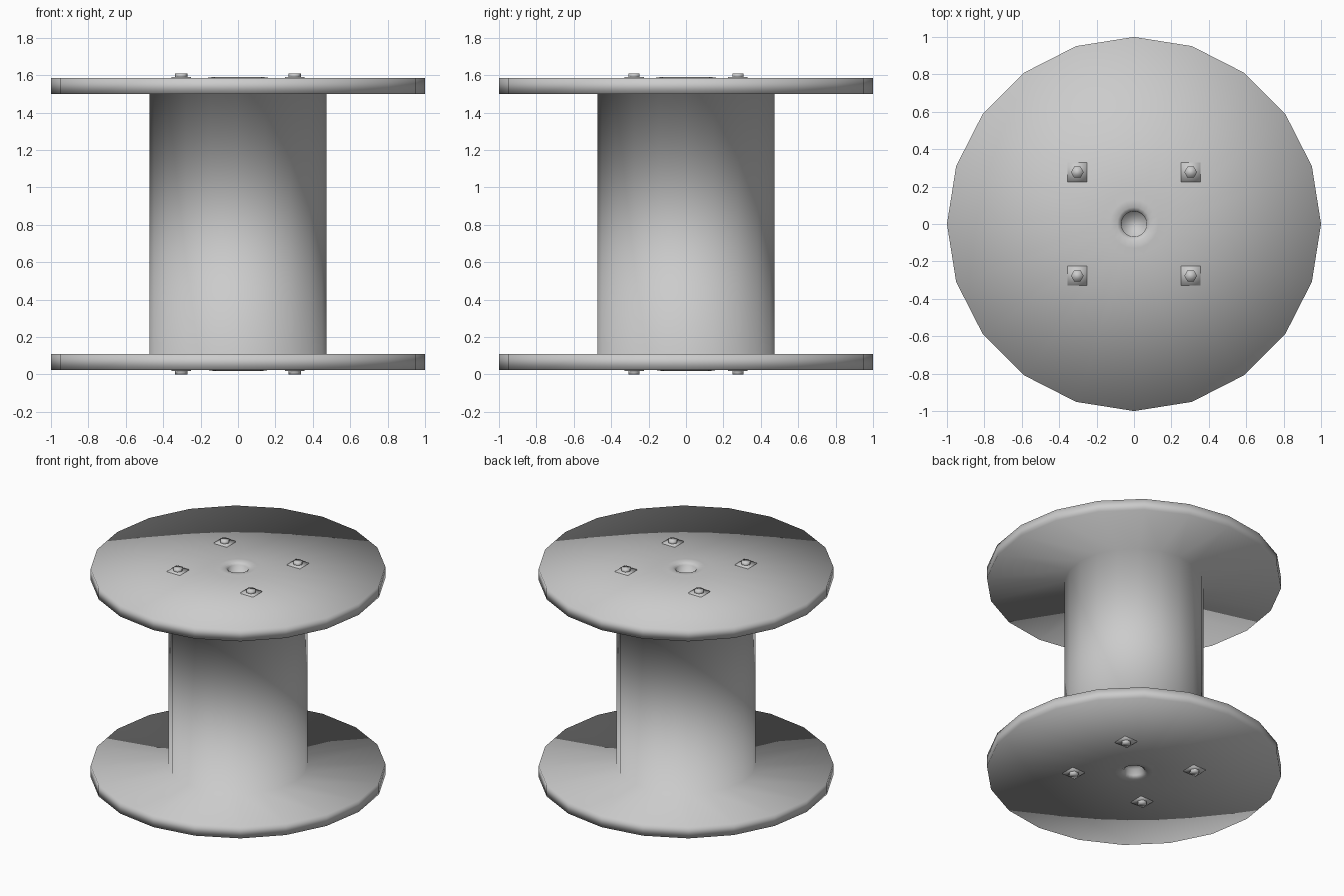
import bpy, bmesh
from math import cos, sin, pi

if "Cube" in bpy.data.objects:
    bpy.data.objects.remove(bpy.data.objects["Cube"])

HEIGHT = 1.61
SIDES = 20


def finish(name, bm):
    bmesh.ops.recalc_face_normals(bm, faces=bm.faces)
    mesh = bpy.data.meshes.new(name)
    bm.to_mesh(mesh)
    bm.free()
    for p in mesh.polygons:
        p.use_smooth = True
    obj = bpy.data.objects.new(name, mesh)
    bpy.context.collection.objects.link(obj)
    return obj


def lathe(name, profile, sides):
    """Revolve (radius, z) points around z and cap both ends."""
    bm = bmesh.new()
    rings = [[bm.verts.new((r * cos(2 * pi * i / sides), r * sin(2 * pi * i / sides), z))
              for i in range(sides)] for r, z in profile]
    for a, b in zip(rings, rings[1:]):
        for i in range(sides):
            j = (i + 1) % sides
            bm.faces.new((a[i], a[j], b[j], b[i]))
    bm.faces.new(rings[0])
    bm.faces.new(rings[-1])
    return finish(name, bm)


# Spool: recessed hub hole, raised hub lip, flange and core, mirrored top to bottom
half = [(0.065, 1.53), (0.068, 1.575), (0.09, 1.59), (0.13, 1.591), (0.17, 1.585),
        (1.0, 1.585), (1.0, 1.50), (0.472, 1.50)]
lathe("spool_body", half + [(r, HEIGHT - z) for r, z in reversed(half)], SIDES)


def block(name, x, y, z0, z1, radius, sides, turn):
    """Short prism used for washers and bolt heads."""
    obj = lathe(name, [(radius, z0), (radius, z1)], sides)
    obj.location = (x, y, 0)
    obj.rotation_euler.z = turn
    return obj


# Square washers and hexagonal bolt heads on both flanges
for side in ("top", "bottom"):
    def place(z):
        return z if side == "top" else HEIGHT - z
    for x in (-0.303, 0.303):
        for y in (-0.277, 0.277):
            block(f"{side}_washer", x, y, place(1.575), place(1.591), 0.075, 4, pi / 4)
            block(f"{side}_bolt", x, y, place(1.58), place(HEIGHT), 0.034, 6, 0)
